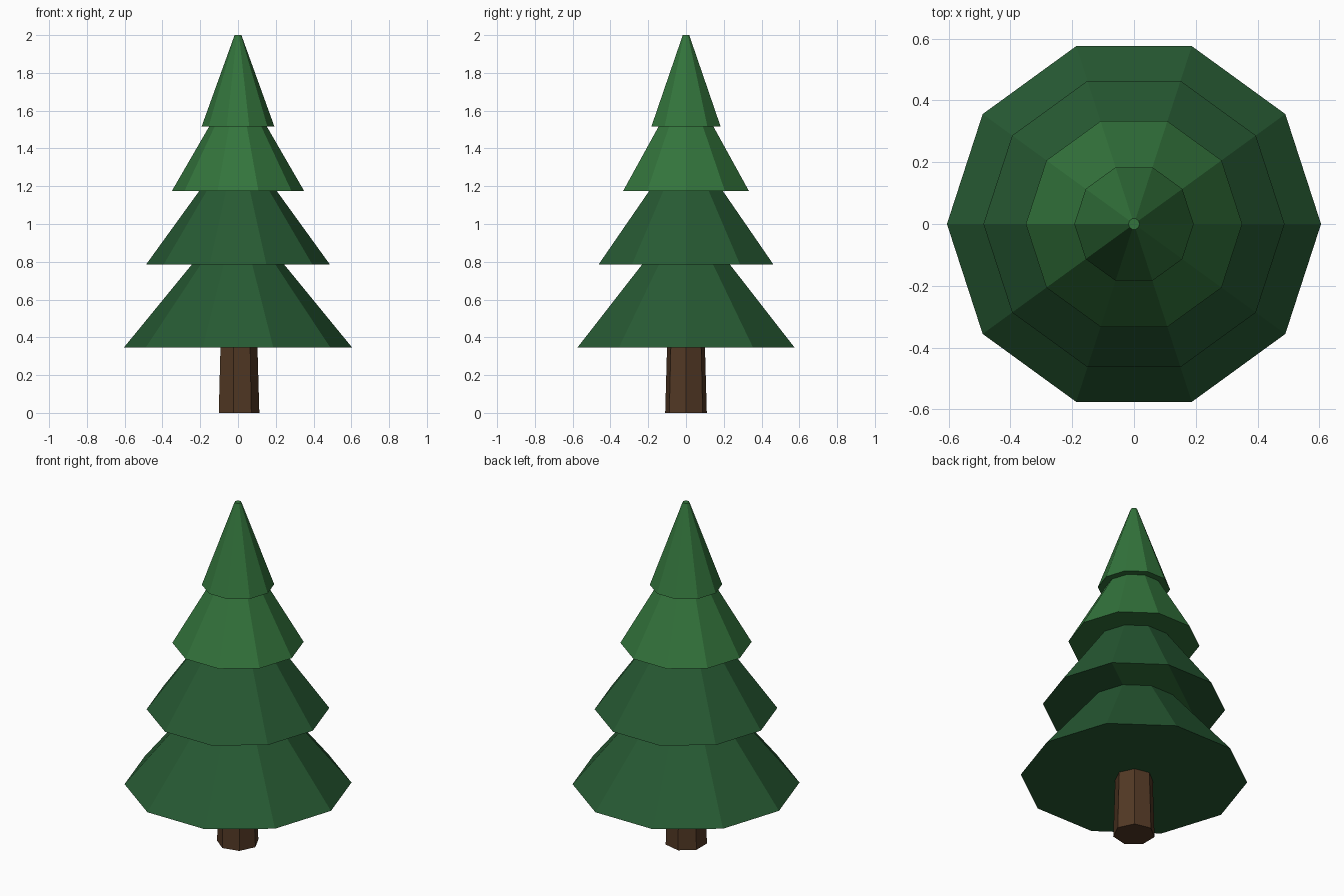
import bpy
import bmesh
from math import cos, sin, tau

cube = bpy.data.objects.get("Cube")
if cube:
    bpy.data.objects.remove(cube, do_unlink=True)


def make_material(name, rgb):
    mat = bpy.data.materials.new(name)
    mat.use_nodes = True
    color = (*rgb, 1.0)
    mat.diffuse_color = color
    bsdf = mat.node_tree.nodes["Principled BSDF"]
    bsdf.inputs["Base Color"].default_value = color
    bsdf.inputs["Roughness"].default_value = 0.9
    return mat


dark_green = make_material("dark green needles", (0.020, 0.102, 0.033))
light_green = make_material("light green needles", (0.033, 0.175, 0.045))
bark = make_material("brown bark", (0.085, 0.040, 0.018))


def tapered_prism(name, sides, z0, r0, z1, r1, materials, strip=False):
    """Closed, flat-shaded frustum with its first corner on +x."""
    bm = bmesh.new()

    def ring(r, z):
        return [bm.verts.new((r * cos(tau * i / sides), r * sin(tau * i / sides), z))
                for i in range(sides)]

    low, high = ring(r0, z0), ring(r1, z1)
    for i in range(sides):
        j = (i + 1) % sides
        bm.faces.new((low[i], low[j], high[j], high[i]))
    bm.faces.new(high)
    if strip:
        # Underside with a lighter band across it
        bm.faces.new(low[2:6][::-1])
        band = bm.faces.new((low[6], low[5], low[2], low[1]))
        band.material_index = 1
        bm.faces.new((low[6:] + low[:2])[::-1])
    else:
        bm.faces.new(low[::-1])
    mesh = bpy.data.meshes.new(name)
    bm.to_mesh(mesh)
    bm.free()
    for mat in materials:
        mesh.materials.append(mat)
    obj = bpy.data.objects.new(name, mesh)
    bpy.context.scene.collection.objects.link(obj)
    return obj


# Seven-sided trunk, running up into the lowest tier
tapered_prism("trunk", 7, 0, 0.113, 0.45, 0.1, [bark])

# Ten-sided branch tiers, each running up into the next
tapered_prism("bottom_tier", 10, 0.345, 0.605, 0.93, 0.126, [dark_green])
tapered_prism("lower_middle_tier", 10, 0.785, 0.487, 1.32, 0.1,
              [dark_green, light_green], strip=True)
tapered_prism("upper_middle_tier", 10, 1.175, 0.35, 1.65, 0.075, [light_green])
tapered_prism("top_tier", 10, 1.515, 0.193, 2.0, 0.018, [light_green])
